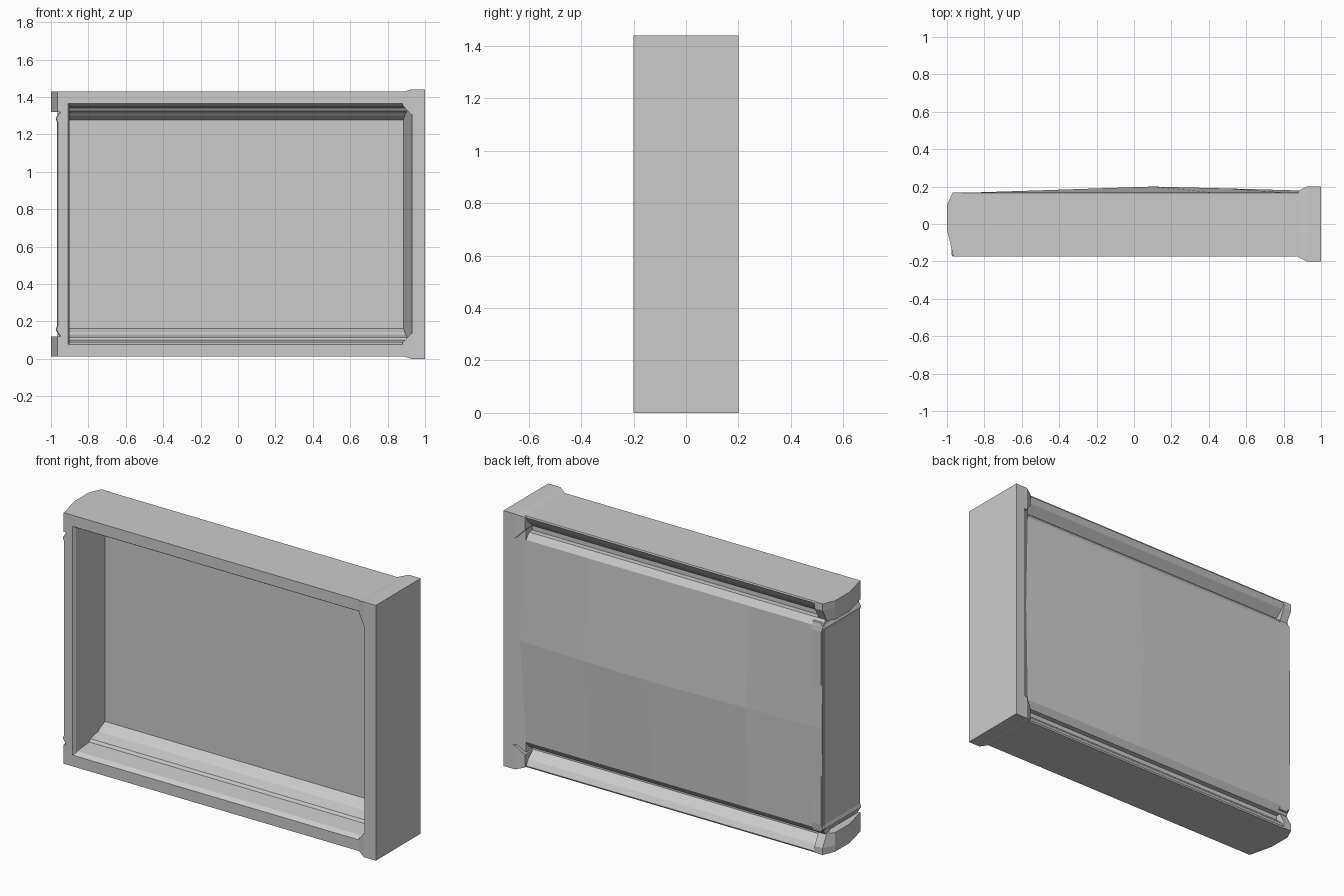
import bpy, bmesh

if "Cube" in bpy.data.objects:
    bpy.data.objects.remove(bpy.data.objects["Cube"])

H = 1.44  # overall height


def loft(name, rings):
    """Skin a closed solid through rings of equal point count."""
    bm = bmesh.new()
    rows = [[bm.verts.new(p) for p in ring] for ring in rings]
    n = len(rows[0])
    for a, b in zip(rows, rows[1:]):
        for i in range(n):
            j = (i + 1) % n
            bm.faces.new((a[i], a[j], b[j], b[i]))
    bm.faces.new(rows[0])
    bm.faces.new(rows[-1])
    bmesh.ops.recalc_face_normals(bm, faces=bm.faces)
    mesh = bpy.data.meshes.new(name)
    bm.to_mesh(mesh)
    bm.free()
    ob = bpy.data.objects.new(name, mesh)
    bpy.context.collection.objects.link(ob)
    return ob


def pair(name, rings):
    """Make a bottom part and its copy mirrored to the top."""
    loft("bottom_" + name, rings)
    loft("top_" + name, [[(x, y, H - z) for x, y, z in r] for r in rings])


def along_x(profile, x):
    return [(x, y, z) for y, z in profile]


def along_z(profile, z):
    return [(x, y, z) for x, y in profile]


# Rails: stepped inside, sloped groove at the back
rail = [(-.175, .012), (-.175, .075), (-.15, .09), (-.04, .1), (-.03, .115),
        (.04, .13), (.05, .14), (.105, .165), (.105, .09), (.15, .05),
        (.168, .02), (.165, .012)]
pair("rail", [along_x(rail, -.93), along_x(rail, .92)])

# Pointed rail ends
nose = [(-.92, -.175), (-.965, -.175), (-1, -.03), (-1, .1), (-.97, .168), (-.92, .168)]
low = along_z(nose, .012)
high = [(x, min(y, .13), .12) for x, y in nose]
pair("rail_end", [low, along_z(nose, .05), high])

# Left wall with pinched necks next to the rails
wall_rings = []
for z, x0, y1 in [(.07, -.955, .1), (.125, -.955, .1), (.13, -.96, .155), (.155, -.975, .16),
                  (.175, -.968, .163)]:
    wall_rings.append((z, x0, y1))
wall_rings += [(H - z, x0, y1) for z, x0, y1 in reversed(wall_rings)]
loft("left_wall", [[(-.9, -.16, z), (-.91, -.175, z), (x0 + .005, -.175, z), (x0, -.165, z),
                    (x0, y1 - .01, z), (x0 + .01, y1, z), (-.9, y1, z)]
                   for z, x0, y1 in wall_rings])

# Back panel, gently bulged outward
panel_rings = []
for x, bulge in [(-.965, .165), (-.5, .18), (.1, .2), (.5, .19), (.92, .178)]:
    panel_rings.append(along_x([(.1, .115), (.135, .115), (.16, .15), (bulge, H / 2),
                                (.16, H - .15), (.135, H - .115), (.1, H - .115)], x))
loft("back_panel", panel_rings)

# Right end cap with sloped inner faces
cap = [(1, -.2), (1, .2), (.945, .2), (.885, .16), (.885, .1), (.93, -.19), (.93, -.2)]
loft("end_cap", [along_z(cap, .02), along_z(cap, H - .02)])


# Flared cap corners
def box_ring(x, y, z0, z1):
    return [(x, -y, z0), (x, y, z0), (x, y, z1), (x, -y, z1)]


pair("cap_corner", [box_ring(.88, .178, .015, .085), box_ring(.925, .2, 0, .135),
                    box_ring(1, .2, 0, .135)])
